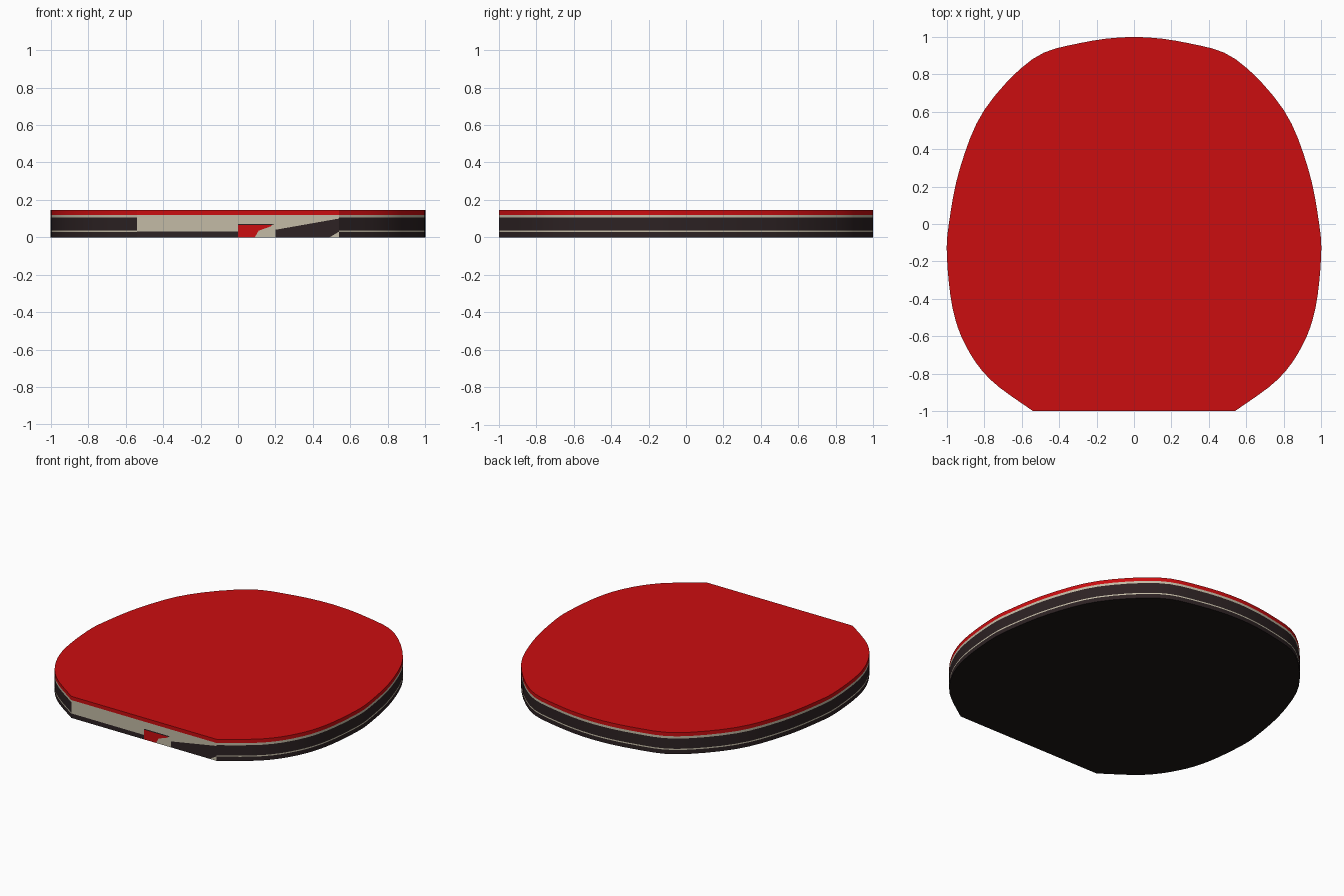
import bpy, bmesh
from mathutils import Vector

if "Cube" in bpy.data.objects:
    bpy.data.objects.remove(bpy.data.objects["Cube"])


def material(name, rgb):
    m = bpy.data.materials.new(name)
    m.diffuse_color = (*rgb, 1)
    m.use_nodes = True
    m.node_tree.nodes["Principled BSDF"].inputs["Base Color"].default_value = m.diffuse_color
    return m


RED, CREAM, BROWN, BLACK = range(4)
MATS = [material("red rubber", (0.60, 0.004, 0.005)),
        material("cream sponge", (0.55, 0.50, 0.38)),
        material("dark brown edge", (0.026, 0.016, 0.017)),
        material("black rubber", (0.012, 0.009, 0.008))]


def make_object(name, bm):
    bmesh.ops.recalc_face_normals(bm, faces=bm.faces)
    mesh = bpy.data.meshes.new(name)
    bm.to_mesh(mesh)
    bm.free()
    for m in MATS:
        mesh.materials.append(m)
    ob = bpy.data.objects.new(name, mesh)
    bpy.context.collection.objects.link(ob)
    return ob


def smooth_path(pts, start, end, steps=4):
    """Catmull-Rom curve through pts with given guide points at the ends."""
    p = [Vector(q) for q in [start, *pts, end]]
    out = []
    for a, b, c, d in zip(p, p[1:], p[2:], p[3:]):
        for i in range(steps):
            t = i / steps
            out.append(0.5 * (2 * b + (c - a) * t + (2 * a - 5 * b + 4 * c - d) * t**2
                              + (3 * b - a - 3 * c + d) * t**3))
    return out + [p[-2]]


# Blade outline: right half from the tip to the flat front, then mirrored
half = smooth_path([(0, 1), (0.29, 0.967), (0.545, 0.88), (0.80, 0.61), (0.93, 0.30),
                    (0.99, 0.0), (1.0, -0.18), (0.97, -0.45), (0.90, -0.65),
                    (0.77, -0.83), (0.54, -1.0)], (-0.29, 0.967), (0.30, -1.16))
outline = half + [Vector((-v.x, v.y)) for v in reversed(half[1:])]

# Layered blade: one ring per layer boundary, colour by height band
levels = [0, 0.028, 0.036, 0.105, 0.12, 0.145]
band_colours = [BROWN, CREAM, BROWN, CREAM, RED]
bm = bmesh.new()
rings = [[bm.verts.new((v.x, v.y, z)) for v in outline] for z in levels]
n = len(outline)
flat = len(half) - 1          # index of the edge along the flat front
for k, colour in enumerate(band_colours):
    for i in range(n):
        if i == flat and colour != RED or (i == flat and k < 4):
            continue          # the flat front is closed by the cut face below
        j = (i + 1) % n
        bm.faces.new((rings[k][i], rings[k][j], rings[k + 1][j],
                      rings[k + 1][i])).material_index = colour
bm.faces.new(rings[-1]).material_index = RED
bm.faces.new(rings[0][::-1]).material_index = BLACK
blade = make_object("layered_blade", bm)

# Flat front cut: patches of exposed layers, as (x, z) polygons
patches = [
    (BROWN, [(-.54, 0), (0, 0), (0, .03), (-.54, .03)]),
    (RED, [(0, 0), (.09, 0), (.11, .035), (.18, .06), (.18, .065), (0, .065)]),
    (BROWN, [(0, .065), (.18, .065), (.2, .072), (0, .072)]),
    (CREAM, [(.09, 0), (.2, 0), (.2, .072), (.18, .065), (.18, .06), (.11, .035)]),
    (CREAM, [(-.54, .03), (0, .03), (0, .072), (.2, .072), (.2, .04), (.54, .1),
             (.54, .12), (-.54, .12)]),
    (BROWN, [(.2, 0), (.49, 0), (.54, .03), (.54, .1), (.2, .04)]),
    (CREAM, [(.49, 0), (.54, 0), (.54, .03)]),
]
bm = bmesh.new()
for colour, poly in patches:
    bm.faces.new([bm.verts.new((x, -1, z)) for x, z in poly]).material_index = colour
bmesh.ops.remove_doubles(bm, verts=bm.verts, dist=1e-5)
front = make_object("front_cut_face", bm)
for f in front.data.polygons:
    if f.normal.y > 0:
        f.flip()

# Smooth the rim, keep the edges sharp
bpy.ops.object.select_all(action='DESELECT')
blade.select_set(True)
bpy.context.view_layer.objects.active = blade
bpy.ops.object.shade_smooth_by_angle(angle=0.5)
